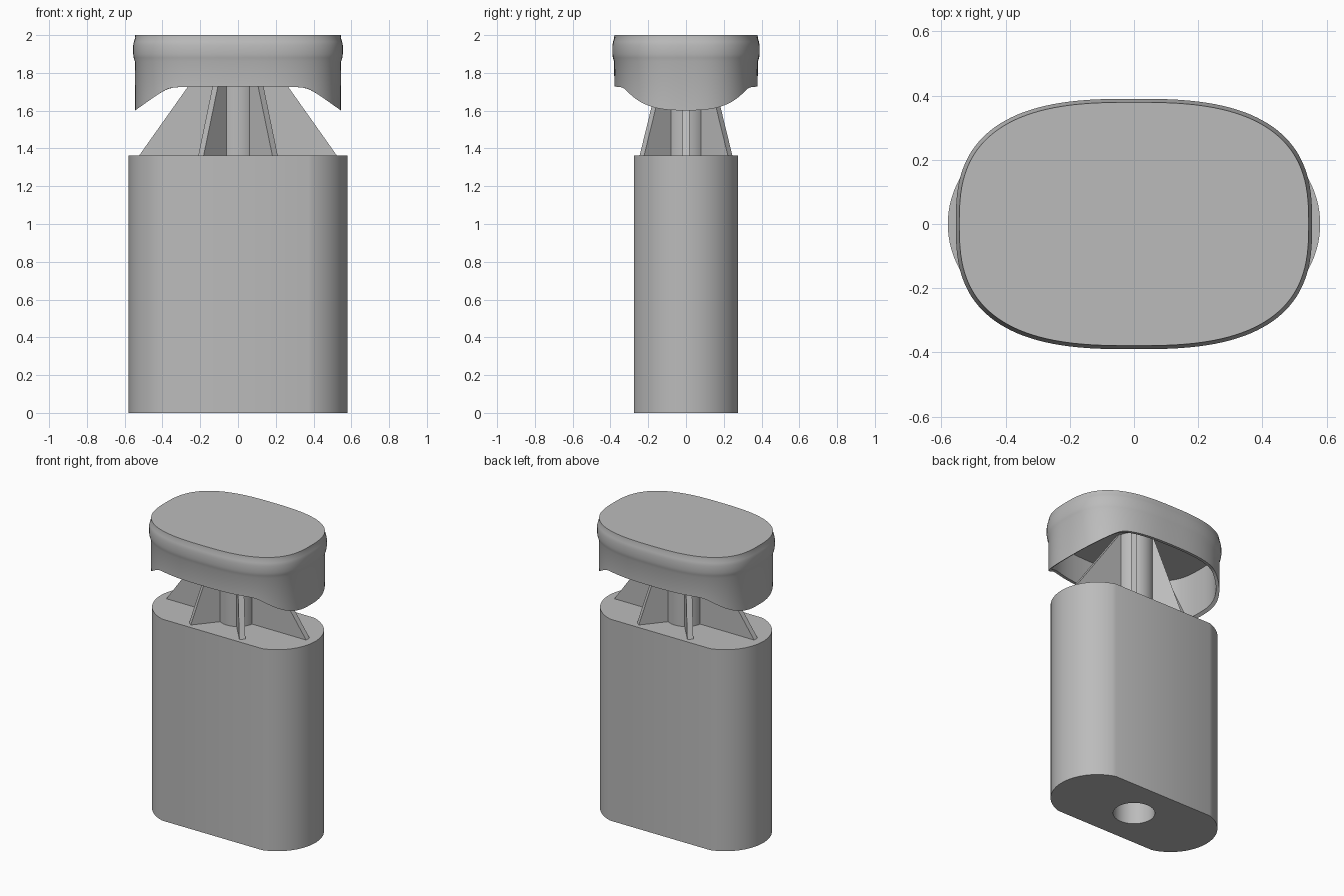
import bpy, bmesh
from math import sin, cos, pi, radians, copysign

cube = bpy.data.objects.get("Cube")
if cube:
    bpy.data.objects.remove(cube, do_unlink=True)

grey = bpy.data.materials.new("plain grey")
grey.use_nodes = True
colour = (0.5, 0.5, 0.5, 1)
grey.diffuse_color = colour
grey.node_tree.nodes["Principled BSDF"].inputs["Base Color"].default_value = colour

BODY_TOP = 1.363
CEILING = 1.92


def finish(name, bm, smooth=True):
    bmesh.ops.recalc_face_normals(bm, faces=bm.faces[:])
    mesh = bpy.data.meshes.new(name)
    bm.to_mesh(mesh)
    bm.free()
    mesh.materials.append(grey)
    obj = bpy.data.objects.new(name, mesh)
    bpy.context.collection.objects.link(obj)
    if smooth:
        bpy.ops.object.select_all(action="DESELECT")
        obj.select_set(True)
        bpy.context.view_layer.objects.active = obj
        bpy.ops.object.shade_smooth_by_angle(angle=radians(35))
    return obj


def loft(name, rings):
    """Skin a list of equal-length point rings and close both ends."""
    bm = bmesh.new()
    loops = [[bm.verts.new(p) for p in ring] for ring in rings]
    count = len(loops[0])
    for low, high in zip(loops, loops[1:]):
        for i in range(count):
            j = (i + 1) % count
            bm.faces.new((low[i], low[j], high[j], high[i]))
    bm.faces.new(loops[0])
    bm.faces.new(loops[-1])
    return finish(name, bm)


def circle(radius, z, count=64):
    angles = [-pi / 2 + 2 * pi * (i + 0.5) / count for i in range(count)]
    return [(radius * cos(a), radius * sin(a), z) for a in angles]


def rounded_slab(z, count=64):
    """Flat-sided outline with an arc at each end."""
    half = count // 2
    points = []
    for side in (1, -1):
        for i in range(half):
            a = radians(73.5) * (2 * i / (half - 1) - 1)
            points.append((side * (0.293 + 0.287 * cos(a)),
                           side * 0.287 * sin(a), z))
    return points


def cap_ring(inset, z=None, count=128):
    """Squarish oval; without z it follows the lip, which dips at the ends."""
    points = []
    for i in range(count):
        a = 2 * pi * i / count
        c, s = cos(a), sin(a)
        x = copysign(abs(c) ** (2 / 2.75), c) * (0.555 - inset)
        y = copysign(abs(s) ** (2 / 2.75), s) * (0.39 - inset)
        d = abs(x) - 0.37
        drop = 0.36 * (d + (d * d + 0.0012) ** 0.5)
        points.append((x, y, 1.728 - drop if z is None else z))
    return points


# Main body with a round socket underneath
loft("body", [circle(0.128, 1.2), circle(0.128, 0),
              rounded_slab(0), rounded_slab(BODY_TOP)])

# Central post
loft("post", [circle(0.12, BODY_TOP - 0.02), circle(0.12, CEILING + 0.02)])

# Hollow cap with a slightly raised band near the top
outer = [(0.009, 1.86), (0.003, 1.88), (0, 1.90), (0, 1.945),
         (0.004, 1.965), (0.009, 1.98), (0.011, 2.0)]
loft("cap", [cap_ring(0.03, CEILING), cap_ring(0.03), cap_ring(0.011)]
     + [cap_ring(inset, z) for inset, z in outer])


# Tapered ribs bracing the post
def rib(name, reach, angle):
    bm = bmesh.new()
    profile = [(0.06, BODY_TOP - 0.01), (reach, BODY_TOP - 0.01),
               (0.125, CEILING + 0.005), (0.06, CEILING + 0.005)]
    sides = [[bm.verts.new((r, t, z)) for r, z in profile]
             for t in (-0.0185, 0.0185)]
    for side in sides:
        bm.faces.new(side)
    for i in range(4):
        j = (i + 1) % 4
        bm.faces.new((sides[0][i], sides[0][j], sides[1][j], sides[1][i]))
    finish(name, bm, smooth=False).rotation_euler.z = radians(angle)


for name, reach, angle in (("left_rib", 0.53, 0), ("right_rib", 0.53, 180),
                           ("back_left_rib", 0.308, 50), ("back_right_rib", 0.308, 130),
                           ("front_right_rib", 0.308, 230), ("front_left_rib", 0.308, 310)):
    rib(name, reach, angle)
